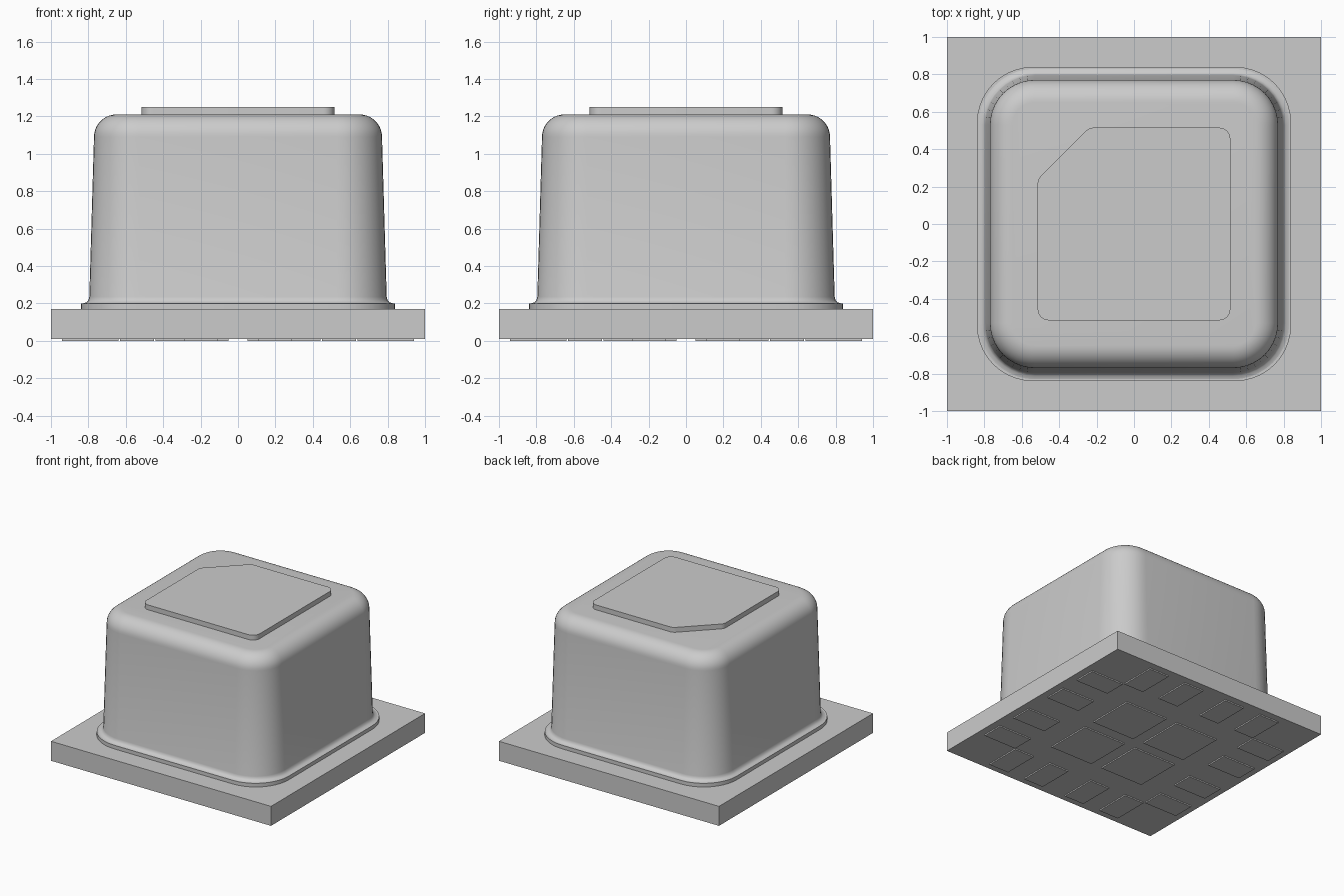
import bpy, bmesh
from math import sin, cos, pi, radians

cube = bpy.data.objects.get("Cube")
if cube:
    bpy.data.objects.remove(cube, do_unlink=True)


def material(name, value):
    mat = bpy.data.materials.new(name)
    mat.use_nodes = True
    color = (value, value, value, 1)
    mat.diffuse_color = color
    mat.node_tree.nodes["Principled BSDF"].inputs["Base Color"].default_value = color
    return mat


GREY = material("plain grey", 0.6)


def rounded_square(half, radius, steps=10):
    """Outline points, counter-clockwise, with round corners."""
    c = half - radius
    points = []
    for quarter, (sx, sy) in enumerate([(1, 1), (-1, 1), (-1, -1), (1, -1)]):
        for i in range(steps + 1):
            a = (quarter + i / steps) * pi / 2
            points.append((sx * c + radius * cos(a), sy * c + radius * sin(a)))
    return points


def loft(name, rings, smooth=True):
    """Skin a stack of (outline, z) rings and cap both ends."""
    bm = bmesh.new()
    loops = [[bm.verts.new((x, y, z)) for x, y in outline] for outline, z in rings]
    for low, high in zip(loops, loops[1:]):
        n = len(low)
        for i in range(n):
            j = (i + 1) % n
            bm.faces.new((low[i], low[j], high[j], high[i]))
    bm.faces.new(loops[0][::-1])
    bm.faces.new(loops[-1])
    mesh = bpy.data.meshes.new(name)
    bm.to_mesh(mesh)
    bm.free()
    mesh.materials.append(GREY)
    obj = bpy.data.objects.new(name, mesh)
    bpy.context.collection.objects.link(obj)
    if smooth:
        bpy.ops.object.select_all(action="DESELECT")
        obj.select_set(True)
        bpy.context.view_layer.objects.active = obj
        bpy.ops.object.shade_smooth_by_angle(angle=radians(35))
    return obj


def box(name, x0, x1, y0, y1, z0, z1):
    outline = [(x0, y0), (x1, y0), (x1, y1), (x0, y1)]
    return loft(name, [(outline, z0), (outline, z1)], smooth=False)


# Square base board
box("base_board", -1, 1, -1, 1, 0.01, 0.17)

# Thin flange around the foot of the housing
flange = rounded_square(0.84, 0.30)
loft("flange", [(flange, 0.17), (flange, 0.20)])

# Tapered housing: flared foot, leaning walls, rounded shoulder
profile = [(0.83, 0.20), (0.812, 0.205), (0.80, 0.217), (0.795, 0.235), (0.77, 1.09)]
shoulder = 0.12
for i in range(1, 11):
    a = i / 10 * pi / 2
    profile.append((0.65 + shoulder * cos(a), 1.09 + shoulder * sin(a)))
loft("housing", [(rounded_square(h, h - 0.53), z) for h, z in profile])

# Pick-up plate with one cut corner, every corner slightly rounded
edge, cut, r = 0.515, 0.19, 0.06
t = r * 0.41421
corners = [  # arc centre, start and end angle in degrees
    (edge - r, edge - r, 0, 90),
    (-cut - t, edge - r, 90, 135),
    (-edge + r, cut + t, 135, 180),
    (-edge + r, -edge + r, 180, 270),
    (edge - r, -edge + r, 270, 360),
]
plate = []
for cx, cy, a0, a1 in corners:
    for i in range(9):
        a = radians(a0 + (a1 - a0) * i / 8)
        plate.append((cx + r * cos(a), cy + r * sin(a)))
loft("pickup_plate", [(plate, 1.205), (plate, 1.25)])

# Four square centre pads under the board
for sx in (-1, 1):
    for sy in (-1, 1):
        xs = sorted((sx * 0.05, sx * 0.44))
        ys = sorted((sy * 0.05, sy * 0.44))
        box("centre_pad", *xs, *ys, 0, 0.01)

# Contact pads along the four edges
for side in (-1, 1):
    outer = sorted((side * 0.64, side * 0.94))
    for pos in (-0.54, -0.2, 0.2, 0.54):
        along = (pos - 0.09, pos + 0.09)
        box("side_pad", *outer, *along, 0, 0.01)
        box("end_pad", *along, *outer, 0, 0.01)
